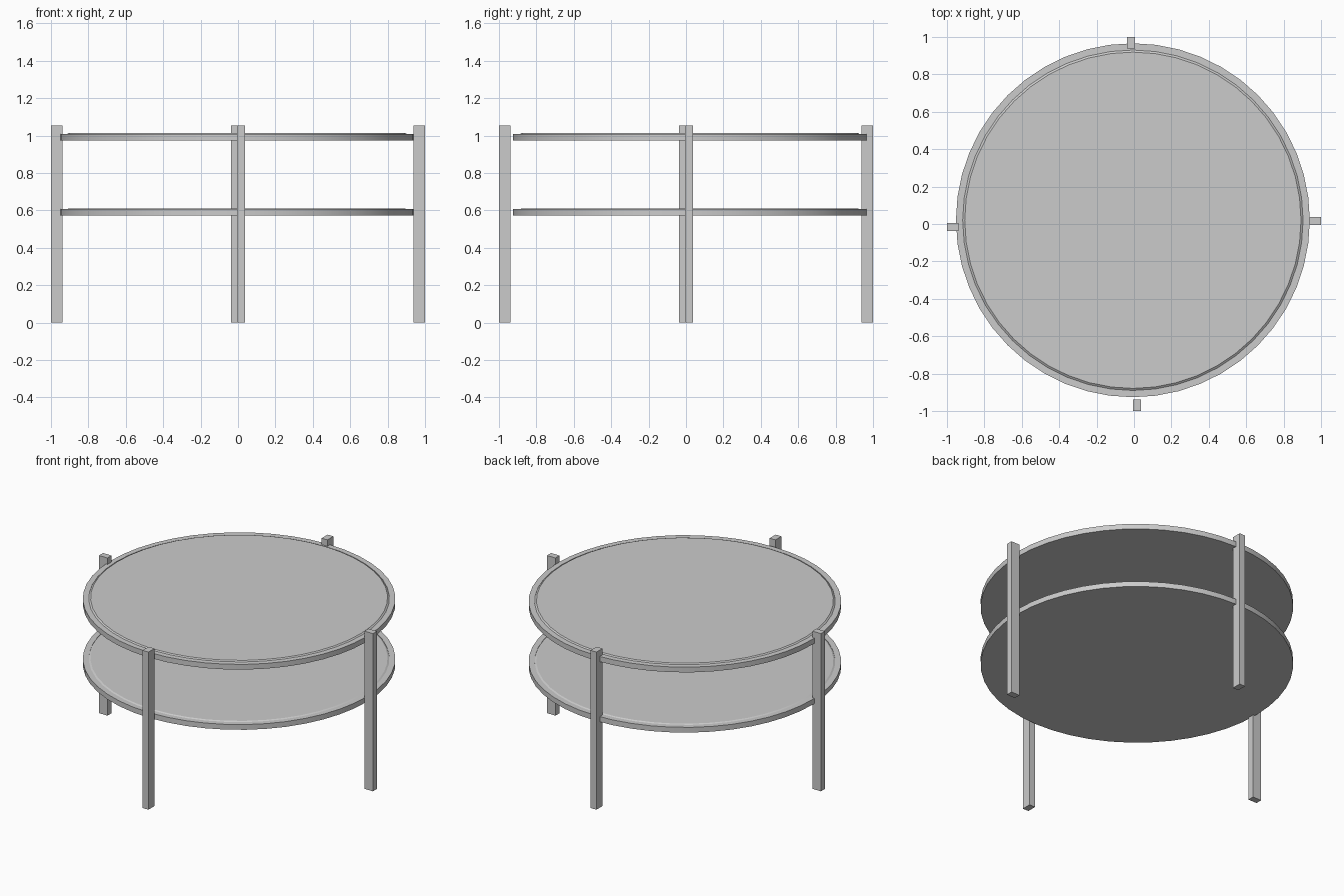
import bpy, bmesh, math

if "Cube" in bpy.data.objects:
    bpy.data.objects.remove(bpy.data.objects["Cube"])

CX, CY = -0.006, 0.02      # shelves sit slightly off the leg centre
SEG = 48


def lathe(name, profile, closed):
    """Spin an (r, z) profile round the shelf axis."""
    bm = bmesh.new()
    rings = []
    for r, z in profile:
        if r == 0:
            rings.append([bm.verts.new((CX, CY, z))] * SEG)
        else:
            rings.append([bm.verts.new((CX + r * math.cos(2 * math.pi * i / SEG),
                                        CY + r * math.sin(2 * math.pi * i / SEG), z))
                          for i in range(SEG)])
    n = len(rings)
    for k in range(n if closed else n - 1):
        a, b = rings[k], rings[(k + 1) % n]
        for i in range(SEG):
            j = (i + 1) % SEG
            quad = [a[i], a[j], b[j], b[i]]
            bm.faces.new(list(dict.fromkeys(quad)))
    bmesh.ops.recalc_face_normals(bm, faces=bm.faces)
    mesh = bpy.data.meshes.new(name)
    bm.to_mesh(mesh)
    bm.free()
    ob = bpy.data.objects.new(name, mesh)
    bpy.context.collection.objects.link(ob)
    bpy.ops.object.select_all(action='DESELECT')
    ob.select_set(True)
    bpy.context.view_layer.objects.active = ob
    bpy.ops.object.shade_smooth_by_angle(angle=math.radians(25))


def shelf(name, z0, z1, lift):
    # Outer rim band
    lathe(name + "_rim", [(0.91, z0), (0.946, z0), (0.946, z1), (0.91, z1)], True)
    # Inset panel with a chamfered upper edge, just proud of the rim
    lathe(name + "_panel", [(0, z0), (0.91, z0), (0.91, z1 - 0.003),
                            (0.899, z1 + lift), (0, z1 + lift)], False)


shelf("top_shelf", 0.975, 1.01, 0.005)
shelf("lower_shelf", 0.573, 0.608, 0.003)

# Four square legs, each turned a quarter turn round the centre
for k, name in enumerate(("right_leg", "back_leg", "left_leg", "front_leg")):
    a = k * math.pi / 2
    c, s = math.cos(a), math.sin(a)
    x, y = 0.9685, 0.017
    bpy.ops.mesh.primitive_cube_add(size=1, location=(x * c - y * s, x * s + y * c, 0.5265),
                                    rotation=(0, 0, a))
    leg = bpy.context.object
    leg.name = name
    leg.scale = (0.063, 0.043, 1.053)
